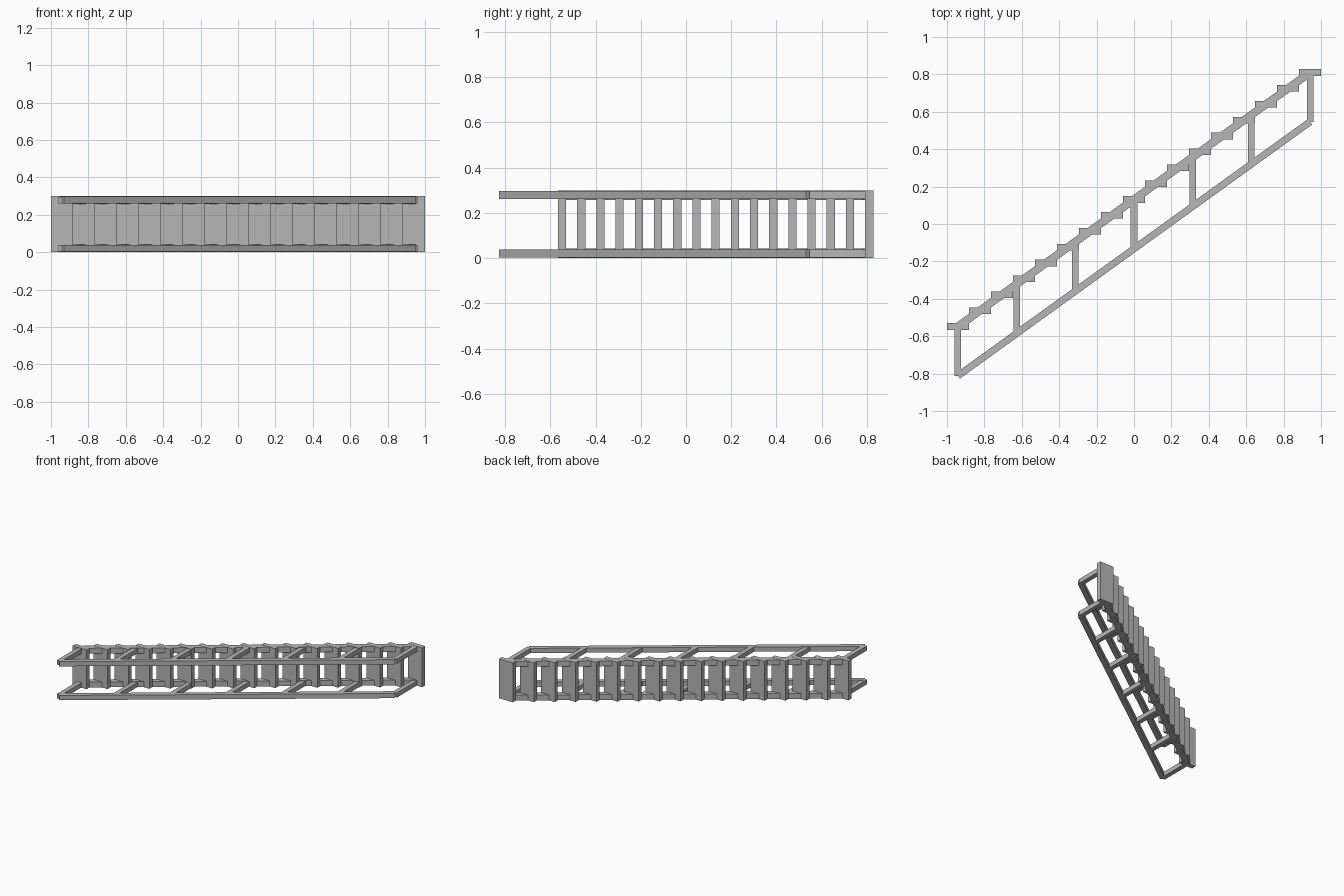
import bpy, math
from mathutils import Vector

if "Cube" in bpy.data.objects:
    bpy.data.objects.remove(bpy.data.objects["Cube"])

grey = bpy.data.materials.new("steel_grey")
grey.diffuse_color = (0.47, 0.47, 0.47, 1)
grey.use_nodes = True
grey.node_tree.nodes["Principled BSDF"].inputs["Base Color"].default_value = grey.diffuse_color

HEIGHT = 0.30            # stair width, lying along z
STEPS = 17
RUN, RISE = 2 / STEPS, 0.0849
LOW = Vector((-0.9412, -0.548))    # centre of first tread
HIGH = Vector((0.9412, 0.810))     # centre of last tread
DROP = Vector((0, -0.2635))        # offset from stringer to lower rail


def box(name, centre, size, angle=0):
    bpy.ops.mesh.primitive_cube_add(size=1, location=centre)
    ob = bpy.context.object
    ob.name = name
    ob.scale = size
    ob.rotation_euler.z = angle
    ob.data.materials.append(grey)
    return ob


def beam(name, a, b, width, z0, z1):
    """Square bar between two plan points, spanning z0 to z1."""
    d, m = b - a, (a + b) / 2
    return box(name, (m.x, m.y, (z0 + z1) / 2), (d.length, width, z1 - z0),
               math.atan2(d.y, d.x))


# Treads
for i in range(STEPS):
    c = LOW.lerp(HIGH, i / (STEPS - 1))
    box(f"tread_{i + 1}", (c.x, c.y, HEIGHT / 2), (RUN, 0.036, HEIGHT))

# Each side: stringer, handrail and connecting posts
for side in ("lower", "upper"):
    def span(z0, z1):
        return (z0, z1) if side == "lower" else (HEIGHT - z1, HEIGHT - z0)

    beam(f"{side}_stringer", LOW, HIGH, 0.042, *span(0.001, 0.042))
    beam(f"{side}_handrail", LOW + DROP, HIGH + DROP, 0.037, *span(0.003, 0.039))
    for k in range(7):
        top = LOW.lerp(HIGH, k / 6)
        beam(f"{side}_post_{k + 1}", top + DROP, top, 0.035, *span(0.0035, 0.0385))
